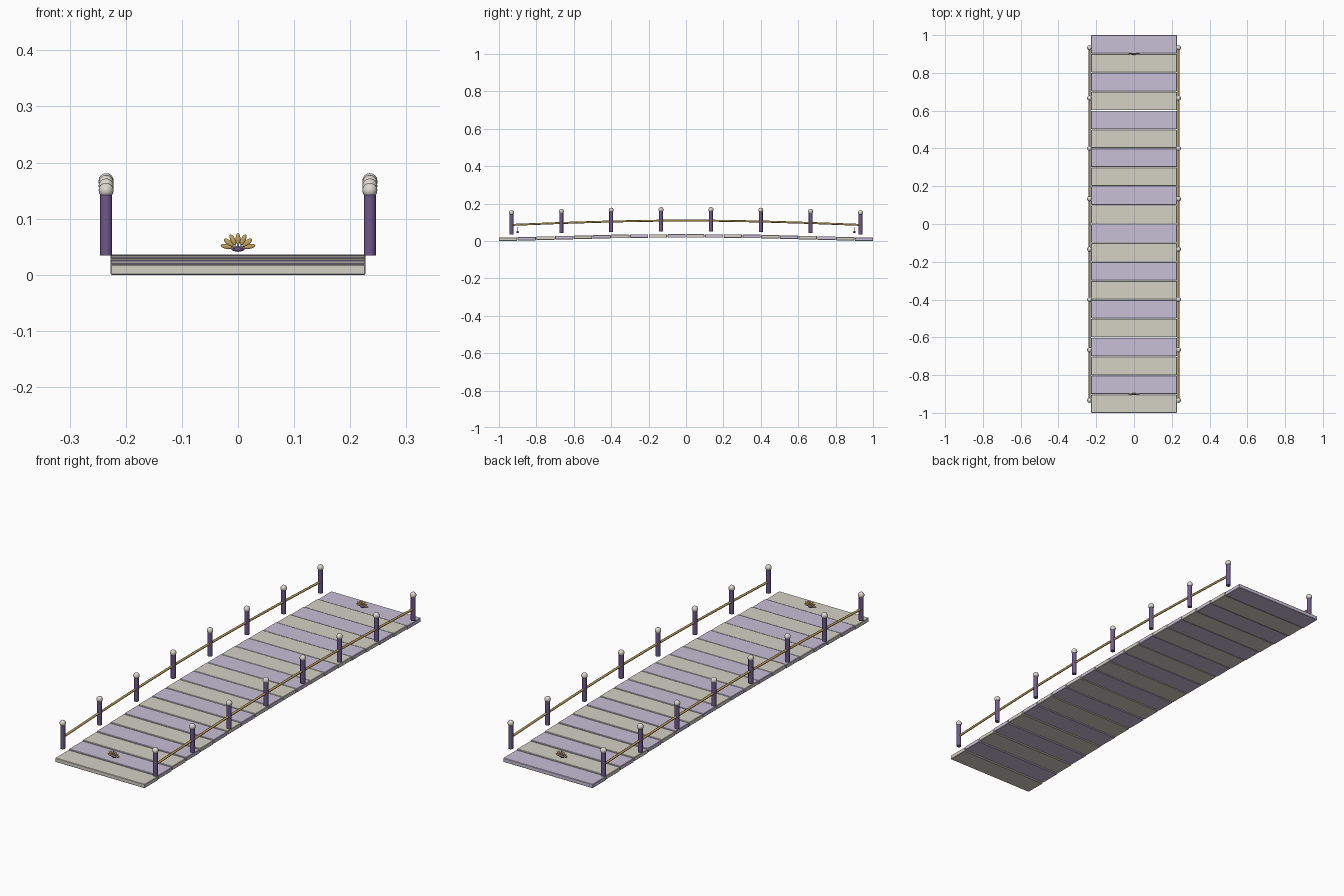
import bpy, math
from mathutils import Matrix

cube = bpy.data.objects.get("Cube")
if cube:
    bpy.data.objects.remove(cube, do_unlink=True)


def material(name, rgb):
    m = bpy.data.materials.new(name)
    m.use_nodes = True
    m.diffuse_color = (*rgb, 1)
    m.node_tree.nodes["Principled BSDF"].inputs["Base Color"].default_value = (*rgb, 1)
    return m


STONE = material("warm stone", (0.66, 0.64, 0.56))
LAVENDER = material("pale lavender", (0.58, 0.52, 0.67))
PURPLE = material("deep purple", (0.16, 0.10, 0.26))
GOLD = material("antique gold", (0.55, 0.37, 0.12))
PEARL = material("pearl", (0.72, 0.69, 0.63))


def finish(name, mat, smooth=True):
    ob = bpy.context.object
    ob.name = name
    ob.data.materials.append(mat)
    if smooth:
        bpy.ops.object.shade_smooth_by_angle(angle=math.radians(40))
    return ob


def arch(y):
    return math.cos(math.pi * y / 2)


def ellipsoid(name, mat, loc, radii, tilt=0, segments=16, rings=8):
    bpy.ops.mesh.primitive_uv_sphere_add(segments=segments, ring_count=rings, radius=1)
    ob = finish(name, mat)
    ob.data.transform(Matrix.Rotation(tilt, 4, "Y") @ Matrix.Diagonal((*radii, 1)))
    ob.location = loc
    return ob


# Deck: stepped planks in alternating colours
PLANKS, DEPTH, THICK = 20, 0.097, 0.018
RISE = 0.0195
pitch = (2 - DEPTH) / (PLANKS - 1)
low = arch(1 - DEPTH / 2)
for i in range(PLANKS):
    y = -1 + DEPTH / 2 + i * pitch
    z = THICK / 2 + RISE * (arch(y) - low)
    bpy.ops.mesh.primitive_cube_add(size=1, location=(0, y, z))
    plank = finish(f"plank_{i + 1}", LAVENDER if i % 2 else STONE, smooth=False)
    plank.data.transform(Matrix.Diagonal((0.454, DEPTH, THICK, 1)))
    bevel = plank.modifiers.new("soft edges", "BEVEL")
    bevel.width = 0.0015
    bevel.segments = 1

# Posts with ball caps, and a handrail along each side
POSTS, HEIGHT, SIDE_X = 8, 0.109, 0.235
post_ys = [-0.933 + i * 1.866 / (POSTS - 1) for i in range(POSTS)]
for side, x in (("left", SIDE_X), ("right", -SIDE_X)):
    for i, y in enumerate(post_ys):
        base = 0.0325 + RISE * arch(y)
        bpy.ops.mesh.primitive_cylinder_add(
            vertices=12, radius=0.0105, depth=HEIGHT, location=(x, y, base + HEIGHT / 2))
        finish(f"{side}_post_{i + 1}", PURPLE)
        ellipsoid(f"{side}_post_cap_{i + 1}", PEARL, (x, y, base + 0.116), (0.0135,) * 3)

    path = bpy.data.curves.new(f"{side}_handrail", "CURVE")
    path.dimensions = "3D"
    path.bevel_depth = 0.0052
    path.bevel_resolution = 2
    path.use_fill_caps = True
    line = path.splines.new("POLY")
    line.points.add(POSTS - 1)
    for point, y in zip(line.points, post_ys):
        point.co = (x, y, 0.083 + 0.026 * arch(y), 1)
    path.materials.append(GOLD)
    rail = bpy.data.objects.new(f"{side}_handrail", path)
    bpy.context.collection.objects.link(rail)


# Flower ornaments: a fan of petals over a small cup, one at each end
def petal_fan(name, mat, y, count, spread, reach, radii):
    for i in range(count):
        a = math.radians(spread) * (2 * i / (count - 1) - 1)
        loc = (reach[0] * math.sin(a), y, 0.047 + reach[1] * math.cos(a))
        ellipsoid(f"{name}_{i + 1}", mat, loc, radii, a, 10, 8)


for end, y in (("front", -0.9), ("back", 0.9)):
    ellipsoid(f"{end}_flower_cup", PURPLE, (0, y, 0.046), (0.012, 0.006, 0.005))
    petal_fan(f"{end}_outer_petal", GOLD, y, 7, 78, (0.021, 0.017), (0.0045, 0.002, 0.0105))
    petal_fan(f"{end}_inner_petal", LAVENDER, y, 5, 60, (0.008, 0.003), (0.002, 0.0065, 0.004))
